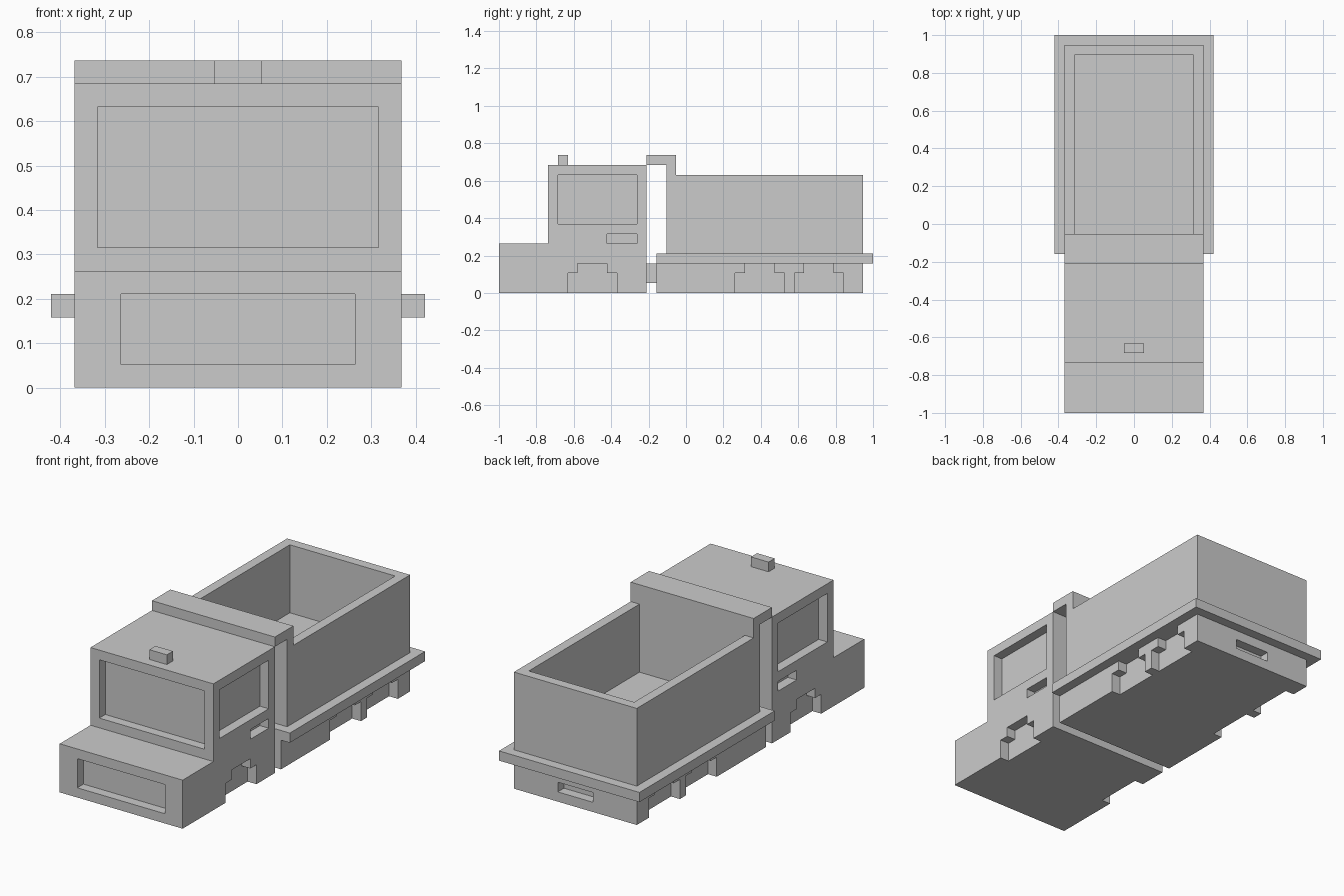
import bpy, bmesh

if "Cube" in bpy.data.objects:
    bpy.data.objects.remove(bpy.data.objects["Cube"])

U = 2 / 38      # the model sits on a regular grid of 38 cells along its length
OVER = 0.5      # cutter overshoot past the surface, in cells


def make(name, *prisms):
    """One object from prisms: each is (y-z profile, x0, x1) in grid cells."""
    bm = bmesh.new()
    for profile, x0, x1 in prisms:
        base = bm.faces.new([bm.verts.new((x0 * U, y * U, z * U)) for y, z in profile])
        ext = bmesh.ops.extrude_face_region(bm, geom=[base], use_keep_orig=True)
        verts = [g for g in ext["geom"] if isinstance(g, bmesh.types.BMVert)]
        bmesh.ops.translate(bm, verts=verts, vec=((x1 - x0) * U, 0, 0))
    bmesh.ops.recalc_face_normals(bm, faces=bm.faces)
    mesh = bpy.data.meshes.new(name)
    bm.to_mesh(mesh)
    bm.free()
    obj = bpy.data.objects.new(name, mesh)
    bpy.context.collection.objects.link(obj)
    return obj


def rect(y0, y1, z0, z1):
    return [(y0, z0), (y1, z0), (y1, z1), (y0, z1)]


def arch(y, top=3):
    """Stepped wheel arch, five cells wide, starting at y."""
    return [(y, -OVER), (y + 5, -OVER), (y + 5, 2), (y + 4, 2),
            (y + 4, top), (y + 1, top), (y + 1, 2), (y, 2)]


def both_sides(profile):
    """Side recess one cell deep, mirrored left and right."""
    return [(profile, 6, 7 + OVER), (profile, -7 - OVER, -6)]


def carve(obj, *prisms):
    cutter = make(obj.name + "_cutter", *prisms)
    cutter.hide_render = True
    mod = obj.modifiers.new("recesses", 'BOOLEAN')
    mod.operation = 'DIFFERENCE'
    mod.solver = 'EXACT'
    mod.object = cutter
    bpy.context.view_layer.objects.active = obj
    bpy.ops.object.modifier_apply(modifier=mod.name)
    bpy.data.objects.remove(cutter)


# Cab with hood; grille, windscreen, side windows, handles and front wheel arches
cab = make("cab", ([(-19, 0), (-4, 0), (-4, 13), (-14, 13), (-14, 5), (-19, 5)], -7, 7))
carve(cab,
      (rect(-19 - OVER, -18, 1, 4), -5, 5),
      (rect(-14 - OVER, -13.02, 6, 12), -6, 6),
      *both_sides(rect(-13, -5, 7, 12)),
      *both_sides(rect(-8, -5, 5, 6)),
      *both_sides(arch(-12)))

# Roof beacon
make("roof_beacon", (rect(-13, -12, 13, 14), -1, 1))

# Coupling between cab and rear chassis
make("coupling", (rect(-4, -3, 1, 3), -2, 2))

# Rear chassis with two axles of wheel arches and a rear slot
chassis = make("rear_chassis", (rect(-3, 18, 0, 3), -7, 7))
carve(chassis,
      (rect(17, 18 + OVER, 1, 2), -2, 2),
      *both_sides(arch(5, 3 + OVER)),
      *both_sides(arch(11, 3 + OVER)))

# Wide deck plate
make("deck_plate", (rect(-3, 19, 3, 4), -8, 8))

# Open dump tray
tray = make("dump_tray", (rect(-1, 18, 4, 12), -7, 7))
carve(tray, (rect(-1 - OVER, 17, 5, 12 + OVER), -6, 6))

# Headboard with a lip reaching over to the cab
make("headboard", ([(-2, 4), (-1, 4), (-1, 14), (-4, 14), (-4, 13), (-2, 13)], -7, 7))
